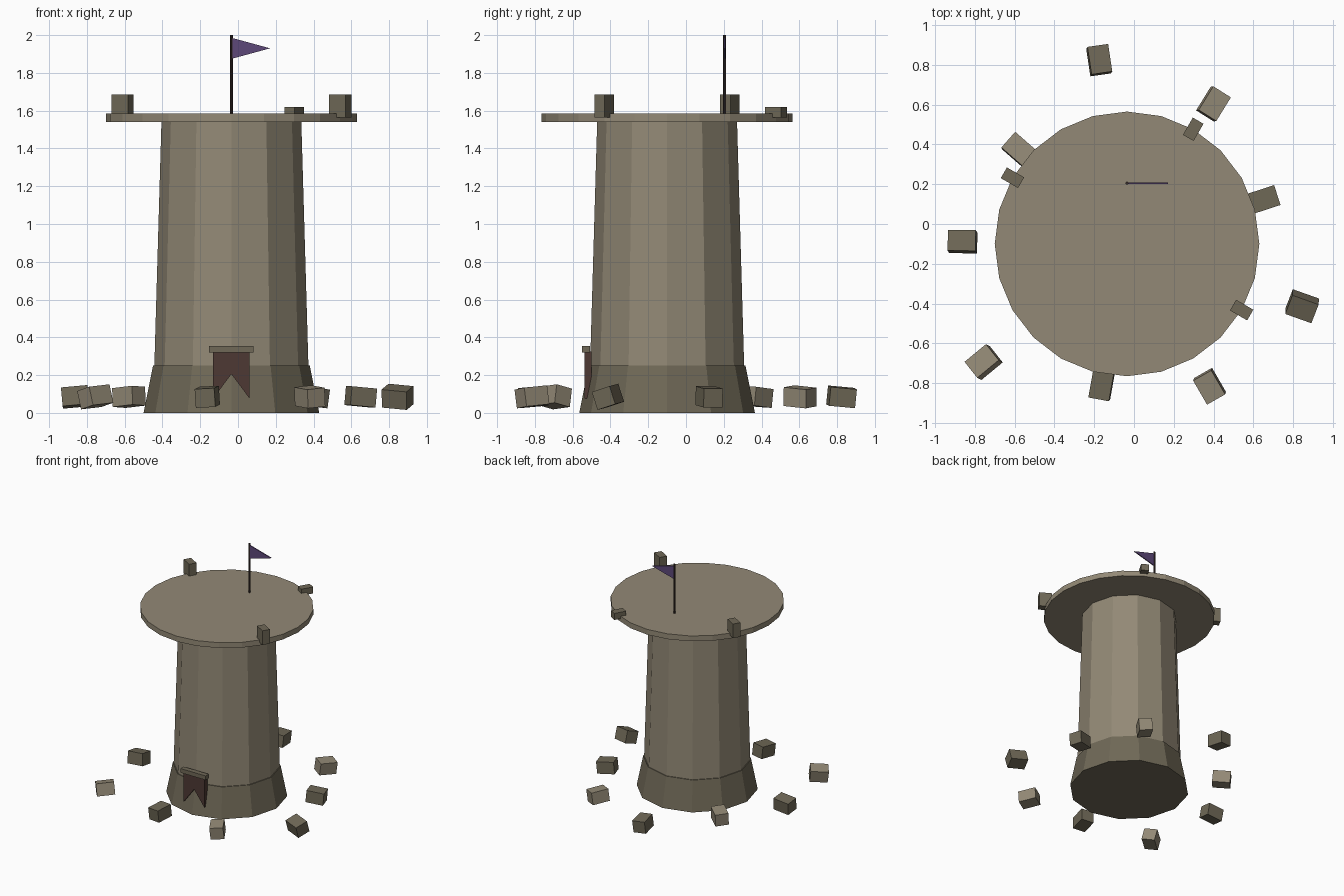
import bpy
from math import radians, cos, sin

if "Cube" in bpy.data.objects:
    bpy.data.objects.remove(bpy.data.objects["Cube"], do_unlink=True)

CX, CY = -0.035, -0.10  # tower axis


def material(name, rgb):
    m = bpy.data.materials.new(name)
    m.use_nodes = True
    m.diffuse_color = (*rgb, 1)
    m.node_tree.nodes["Principled BSDF"].inputs["Base Color"].default_value = (*rgb, 1)
    return m


STONE = material("stone", (0.29, 0.25, 0.18))
DARK_STONE = material("dark stone", (0.16, 0.14, 0.095))
CLOTH = material("brown cloth", (0.075, 0.04, 0.033))
POLE = material("dark wood", (0.04, 0.026, 0.024))
PURPLE = material("purple cloth", (0.11, 0.065, 0.19))


def finish(name, mat):
    ob = bpy.context.object
    ob.name = name
    ob.data.materials.append(mat)
    return ob


def drum(name, mat, x, y, z0, z1, r0, r1, sides):
    """Tapered prism with a corner on the +x axis."""
    bpy.ops.mesh.primitive_cone_add(vertices=sides, radius1=r0, radius2=r1, depth=z1 - z0,
                                    location=(x, y, (z0 + z1) / 2))
    return finish(name, mat)


def block(name, mat, loc, size, rot=(0, 0, 0)):
    bpy.ops.mesh.primitive_cube_add(size=1, location=loc, rotation=rot)
    ob = finish(name, mat)
    ob.scale = size
    return ob


def sheet(name, mat, outline, y, thickness):
    """Upright flat panel from an x-z outline, with thickness along y."""
    n = len(outline)
    verts = [(x, y + s * thickness / 2, z) for s in (-1, 1) for x, z in outline]
    faces = [tuple(range(n)), tuple(reversed(range(n, 2 * n)))]
    faces += [((i + 1) % n, i, n + i, n + (i + 1) % n) for i in range(n)]
    me = bpy.data.meshes.new(name)
    me.from_pydata(verts, [], faces)
    me.materials.append(mat)
    ob = bpy.data.objects.new(name, me)
    bpy.context.collection.objects.link(ob)


def around(angle, radius, z):
    a = radians(angle)
    return (CX + radius * cos(a), CY + radius * sin(a), z)


# Tower body
drum("tower_base", DARK_STONE, CX, CY, 0, 0.25, 0.465, 0.415, 12)
drum("tower_wall", STONE, CX, CY, 0.005, 1.55, 0.415, 0.37, 12)
drum("tower_platform", STONE, CX, CY, 1.54, 1.585, 0.665, 0.665, 24)

# Remains of the parapet
for i, (angle, height) in enumerate([(60, 0.055), (150, 0.12), (330, 0.12)]):
    block(f"parapet_block_{i + 1}", DARK_STONE, around(angle, 0.665, 1.565 + height / 2),
          (0.1, 0.062, height), (0, 0, radians(angle)))

# Flag on the roof
drum("flag_pole", POLE, CX, 0.205, 1.58, 2.0, 0.008, 0.008, 8)
sheet("flag", PURPLE, [(-0.032, 1.875), (0.17, 1.93), (-0.032, 1.985)], 0.205, 0.009)

# Banner hanging under a ledge
block("banner_ledge", DARK_STONE, (CX, -0.53, 0.337), (0.235, 0.042, 0.035))
sheet("banner", CLOTH, [(-0.132, 0.325), (-0.132, 0.075), (CX, 0.205), (0.062, 0.075),
                        (0.062, 0.325)], -0.518, 0.038)

# Fallen stones ringed around the foot
rolls = (0, 0.1, 0.08, 0.05, 0.13, 0.22, 0.05, 0.1, 0.3)
for i, roll in enumerate(rolls):
    angle = 18 + 40.3 * i
    block(f"fallen_stone_{i + 1}", (DARK_STONE, STONE)[i % 2],
          around(angle, 0.72 + 0.107 * (i % 3), 0.085), (0.14, 0.105, 0.1),
          (roll, 0.09, radians(angle)))
